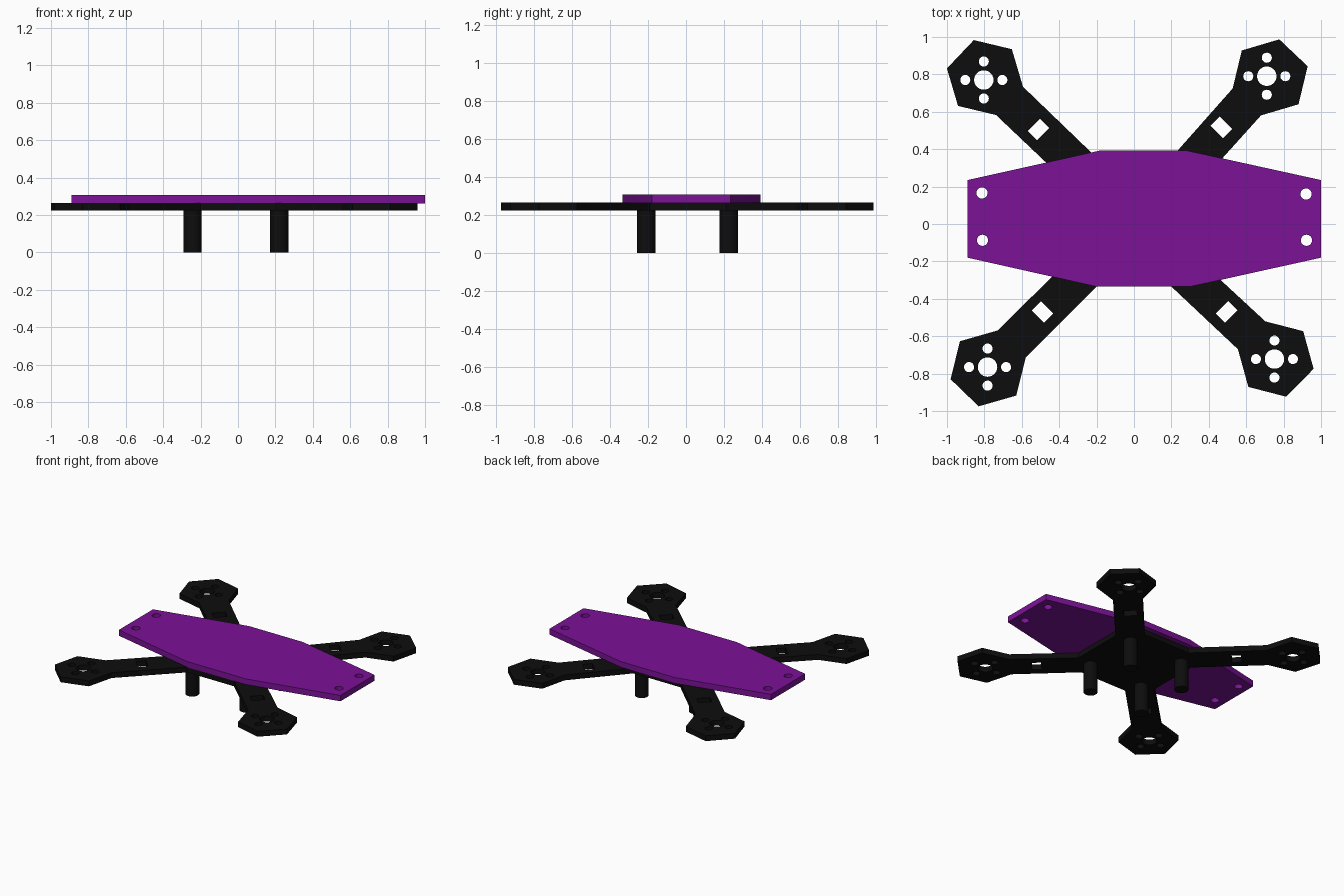
import bpy, bmesh
from math import sin, cos, radians, pi

if "Cube" in bpy.data.objects:
    bpy.data.objects.remove(bpy.data.objects["Cube"])


def material(name, rgb):
    m = bpy.data.materials.new(name)
    m.diffuse_color = (*rgb, 1)
    m.use_nodes = True
    m.node_tree.nodes["Principled BSDF"].inputs["Base Color"].default_value = m.diffuse_color
    return m


BLACK = material("matte_black", (0.004, 0.004, 0.004))
PURPLE = material("purple", (0.2, 0.006, 0.31))


def ring(cx, cy, r, n=24, start=0.0):
    return [(cx + r * cos(start + 2 * pi * i / n),
             cy + r * sin(start + 2 * pi * i / n)) for i in range(n)]


def turned(x, y, angle, cx, cy):
    return (cx + x * cos(angle) - y * sin(angle),
            cy + x * sin(angle) + y * cos(angle))


def plate(name, loops, z0, z1, mat):
    """Extrude an outline (first loop) with holes (other loops)."""
    cu = bpy.data.curves.new(name, 'CURVE')
    cu.dimensions = '2D'
    cu.fill_mode = 'BOTH'
    cu.extrude = (z1 - z0) / 2
    for loop in loops:
        s = cu.splines.new('POLY')
        s.points.add(len(loop) - 1)
        for p, (x, y) in zip(s.points, loop):
            p.co = (x, y, 0, 1)
        s.use_cyclic_u = True
    tmp = bpy.data.objects.new(name + "_profile", cu)
    bpy.context.collection.objects.link(tmp)
    dg = bpy.context.evaluated_depsgraph_get()
    me = bpy.data.meshes.new_from_object(tmp.evaluated_get(dg))
    bpy.data.objects.remove(tmp)
    bm = bmesh.new()
    bm.from_mesh(me)
    bmesh.ops.remove_doubles(bm, verts=bm.verts, dist=1e-5)
    bmesh.ops.recalc_face_normals(bm, faces=bm.faces)
    bmesh.ops.translate(bm, verts=bm.verts, vec=(0, 0, (z0 + z1) / 2))
    bm.to_mesh(me)
    bm.free()
    return finish(name, me, mat)


def finish(name, me, mat):
    me.name = name
    me.materials.clear()
    me.materials.append(mat)
    ob = bpy.data.objects.new(name, me)
    bpy.context.collection.objects.link(ob)
    bpy.ops.object.select_all(action='DESELECT')
    ob.select_set(True)
    bpy.context.view_layer.objects.active = ob
    bpy.ops.object.shade_smooth_by_angle(angle=radians(30))
    return ob


# Cross frame: square hub, four arms ending in hexagonal motor pads
# (pad centre, pad angle, bolt circle centre, arm window centre)
arms = [
    ((0.728, 0.784), 46.5, (0.71, 0.79), (0.468, 0.517)),
    ((-0.797, 0.783), 136.5, (-0.803, 0.77), (-0.51, 0.505)),
    ((-0.78, -0.772), 226.0, (-0.783, -0.765), (-0.489, -0.47)),
    ((0.758, -0.722), 315.5, (0.751, -0.722), (0.495, -0.47)),
]
HUB, CHAMFER = 0.345, 0.145
outline, holes = [], []
for k, (pad, angle, bolts, window) in enumerate(arms):
    quarter = k * pi / 2
    outline.append(turned(HUB, HUB - CHAMFER, quarter, 0, 0.01))
    outline += ring(*pad, 0.209, 6, radians(angle - 150))
    outline.append(turned(HUB - CHAMFER, HUB, quarter, 0, 0.01))
    # motor shaft hole and four bolt holes
    holes.append(ring(*bolts, 0.052, 28))
    holes += [ring(x, y, 0.027, 20) for x, y in ring(*bolts, 0.099, 4)]
    # rectangular arm window
    holes.append([turned(sx * 0.035, sy * 0.047, quarter + pi / 4, *window)
                  for sx, sy in ((-1, -1), (1, -1), (1, 1), (-1, 1))])
plate("cross_frame", [outline] + holes, 0.223, 0.264, BLACK)

# Top deck with four corner screw holes
deck = [(-0.89, 0.235), (-0.89, -0.18), (-0.2, -0.335), (0.3, -0.335),
        (1.0, -0.18), (1.0, 0.235), (0.28, 0.393), (-0.18, 0.393)]
screws = [(-0.813, 0.166), (-0.81, -0.087), (0.92, 0.16), (0.922, -0.087)]
plate("top_deck", [deck] + [ring(x, y, 0.03) for x, y in screws],
      0.262, 0.307, PURPLE)

# Landing legs under the hub corners
for i, (x, y) in enumerate([(0.22, 0.225), (-0.243, 0.225),
                            (-0.243, -0.21), (0.22, -0.21)]):
    bm = bmesh.new()
    bmesh.ops.create_cone(bm, cap_ends=True, segments=24, radius1=0.049,
                          radius2=0.049, depth=0.225)
    bmesh.ops.translate(bm, verts=bm.verts, vec=(x, y, 0.1125))
    me = bpy.data.meshes.new("leg")
    bm.to_mesh(me)
    bm.free()
    finish(f"landing_leg_{i + 1}", me, BLACK)
